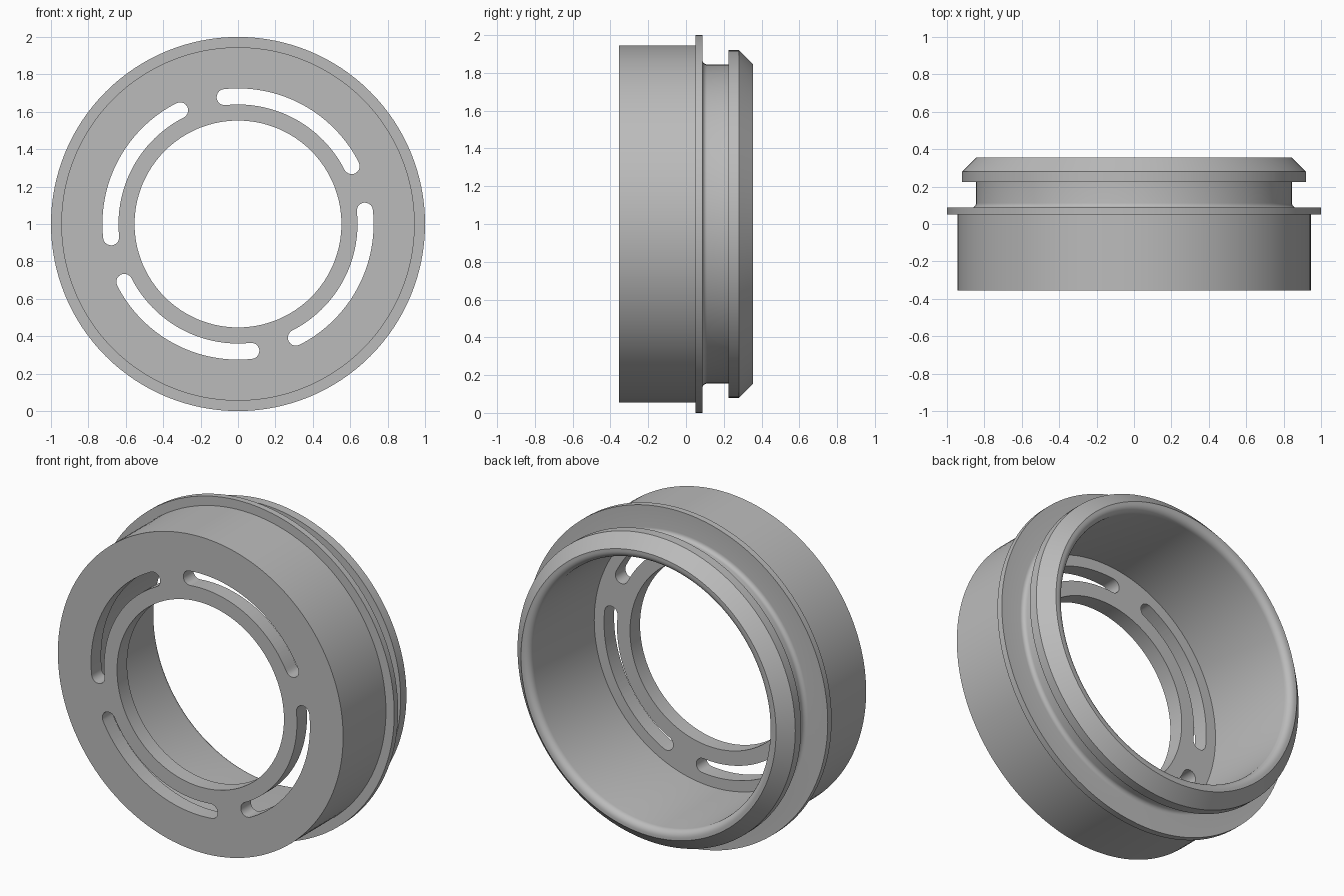
import bpy, bmesh
from math import sin, cos, pi, radians
from mathutils import Matrix, Vector

if "Cube" in bpy.data.objects:
    bpy.data.objects.remove(bpy.data.objects["Cube"], do_unlink=True)

SEGMENTS = 128
FRONT, PLATE_BACK, BACK = -0.355, -0.26, 0.355
CENTRE = Vector((0, 0, 1))

grey = bpy.data.materials.new("plain grey")
grey.use_nodes = True
colour = (0.5, 0.5, 0.5, 1)
grey.diffuse_color = colour
grey.node_tree.nodes["Principled BSDF"].inputs["Base Color"].default_value = colour


def arc(r, y, radius, start, end, steps=6):
    """Points of a fillet in the (radius, y) profile plane."""
    angles = [radians(start + (end - start) * i / steps) for i in range(steps + 1)]
    return [(r + radius * cos(a), y + radius * sin(a)) for a in angles]


def make_object(name, bm):
    bmesh.ops.recalc_face_normals(bm, faces=bm.faces[:])
    mesh = bpy.data.meshes.new(name)
    bm.to_mesh(mesh)
    bm.free()
    mesh.materials.append(grey)
    obj = bpy.data.objects.new(name, mesh)
    obj.location = CENTRE
    bpy.context.collection.objects.link(obj)
    return obj


def lathe(name, profile):
    """Revolve a closed profile around the y axis."""
    bm = bmesh.new()
    verts = [bm.verts.new((r, y, 0)) for r, y in profile]
    edges = [bm.edges.new((v, verts[i - 1])) for i, v in enumerate(verts)]
    bmesh.ops.spin(bm, geom=verts + edges, cent=(0, 0, 0), axis=(0, 1, 0),
                   angle=2 * pi, steps=SEGMENTS, use_merge=True)
    bmesh.ops.remove_doubles(bm, verts=bm.verts[:], dist=1e-5)
    return make_object(name, bm)


def slot_cutters(name, mid, half, start, end, count):
    """Curved slots with round ends, spaced evenly around the y axis."""
    steps = 28
    sweep = [radians(start + (end - start) * i / steps) for i in range(steps + 1)]
    outline = [(cos(a) * (mid + half), sin(a) * (mid + half)) for a in sweep]
    for a, inner in ((sweep[-1], False), (sweep[0], True)):
        turn = a + pi if inner else a
        if inner:
            outline += [(cos(s) * (mid - half), sin(s) * (mid - half)) for s in reversed(sweep)]
        outline += [(mid * cos(a) + half * cos(turn + pi * i / 10),
                     mid * sin(a) + half * sin(turn + pi * i / 10)) for i in range(1, 10)]
    bm = bmesh.new()
    for k in range(count):
        turn = Matrix.Rotation(2 * pi * k / count, 3, 'Y')
        face = bm.faces.new([bm.verts.new(turn @ Vector((x, FRONT - 0.1, z))) for x, z in outline])
        made = bmesh.ops.extrude_face_region(bm, geom=[face])["geom"]
        moved = [g for g in made if isinstance(g, bmesh.types.BMVert)]
        bmesh.ops.translate(bm, verts=moved, vec=(0, PLATE_BACK - FRONT + 0.2, 0))
    return make_object(name, bm)


# Body: front plate, drum, thin flange, groove, chamfered rim and hollow bore
profile = [(0.553, FRONT), (0.945, FRONT), (0.945, 0.05), (1.0, 0.05), (1.0, 0.087)]
profile += arc(0.87, 0.112, 0.025, 270, 180)
profile += [(0.845, 0.225), (0.92, 0.225), (0.92, 0.28), (0.845, BACK)]
profile += arc(0.83, BACK - 0.04, 0.04, 90, 180)
profile += [(0.79, PLATE_BACK), (0.553, PLATE_BACK)]
body = lathe("ring_housing", profile)

# Four curved slots through the front plate
cutter = slot_cutters("slot_cutter", 0.682, 0.043, 27, 96, 4)
cutter.hide_render = True
cut = body.modifiers.new("slots", 'BOOLEAN')
cut.operation = 'DIFFERENCE'
cut.solver = 'EXACT'
cut.object = cutter

bpy.ops.object.select_all(action='DESELECT')
body.select_set(True)
bpy.context.view_layer.objects.active = body
bpy.ops.object.modifier_apply(modifier=cut.name)
bpy.data.objects.remove(cutter, do_unlink=True)
bpy.ops.object.shade_smooth_by_angle(angle=radians(25))
